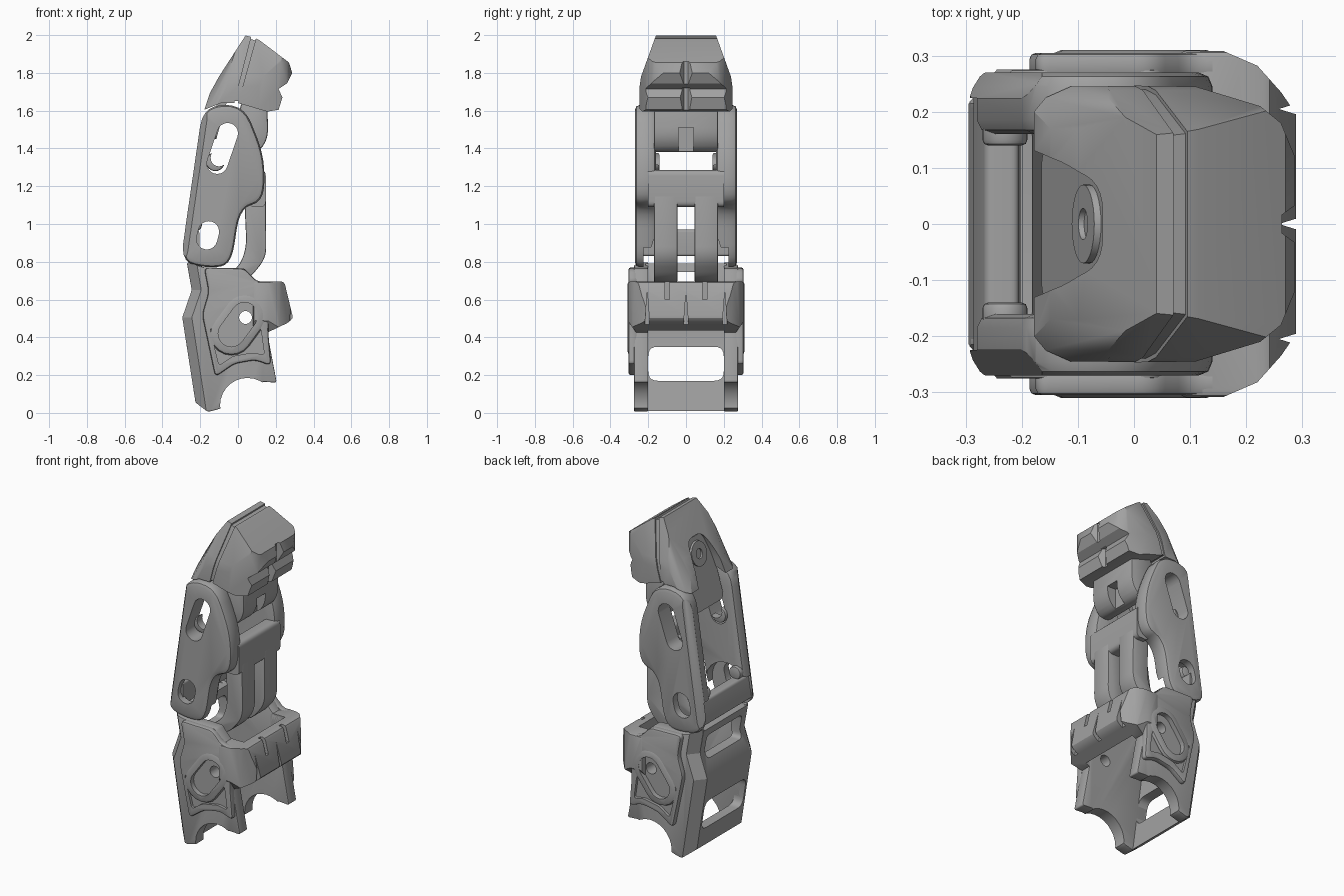
import bpy, bmesh, math
from mathutils import Vector

if "Cube" in bpy.data.objects:
    bpy.data.objects.remove(bpy.data.objects["Cube"])

grey = bpy.data.materials.new("mid_grey")
grey.use_nodes = True
GREY = (0.36, 0.36, 0.36, 1)
grey.diffuse_color = GREY
grey.node_tree.nodes["Principled BSDF"].inputs["Base Color"].default_value = GREY


def rounded(pts, r, n=5):
    """Round every corner of a closed 2D outline."""
    pts = [Vector(p) for p in pts]
    out = []
    for i, p in enumerate(pts):
        a, b = pts[i - 1] - p, pts[(i + 1) % len(pts)] - p
        start = p + a.normalized() * min(r, a.length * .48)
        end = p + b.normalized() * min(r, b.length * .48)
        for k in range(n + 1):
            t = k / n
            out.append(start * (1 - t) ** 2 + p * 2 * t * (1 - t) + end * t * t)
    return out


def capsule(a, b, r, n=10):
    a, b = Vector(a), Vector(b)
    ang = math.atan2(b.y - a.y, b.x - a.x)
    out = []
    for c, off in ((b, -math.pi / 2), (a, math.pi / 2)):
        for k in range(n + 1):
            t = ang + off + math.pi * k / n
            out.append(c + Vector((math.cos(t), math.sin(t))) * r)
    return out


def circle(c, r, n=28):
    return [(c[0] + r * math.cos(math.tau * k / n), c[1] + r * math.sin(math.tau * k / n)) for k in range(n)]


def rect(u0, v0, u1, v1):
    return [(u0, v0), (u1, v0), (u1, v1), (u0, v1)]


def bake(ob):
    bpy.context.view_layer.update()
    dg = bpy.context.evaluated_depsgraph_get()
    mesh = bpy.data.meshes.new_from_object(ob.evaluated_get(dg))
    ob.modifiers.clear()
    ob.data = mesh


def prism(name, pts, axis, lo, hi, bevel=0.0, shear=0.0):
    """Extrude an outline along an axis; shear leans x and z prisms in x with height."""
    place = {'x': lambda u, v, w: (w + shear * v, u, v),
             'y': lambda u, v, w: (u, w, v),
             'z': lambda u, v, w: (u + shear * (w - lo), v, w)}[axis]
    bm = bmesh.new()
    ends = [[bm.verts.new(place(p[0], p[1], w)) for p in pts] for w in (lo, hi)]
    bm.faces.new(ends[0])
    bm.faces.new(ends[1][::-1])
    for i in range(len(pts)):
        bm.faces.new((ends[0][i - 1], ends[0][i], ends[1][i], ends[1][i - 1]))
    bmesh.ops.recalc_face_normals(bm, faces=bm.faces)
    mesh = bpy.data.meshes.new(name)
    bm.to_mesh(mesh)
    bm.free()
    mesh.materials.append(grey)
    ob = bpy.data.objects.new(name, mesh)
    bpy.context.collection.objects.link(ob)
    if bevel:
        m = ob.modifiers.new("bevel", 'BEVEL')
        m.width, m.segments, m.limit_method = bevel, 2, 'ANGLE'
        m.angle_limit = math.radians(40)
        bake(ob)
    return ob


def combine(ob, op, *shape, **kw):
    """Cut or trim an object by a temporary prism."""
    tool = prism("cutter", *shape, **kw)
    tool.hide_render = True
    m = ob.modifiers.new("bool", 'BOOLEAN')
    m.operation, m.object, m.solver = op, tool, 'EXACT'
    bake(ob)
    bpy.data.objects.remove(tool)


def cut(ob, *shape, **kw):
    combine(ob, 'DIFFERENCE', *shape, **kw)


def trim(ob, *shape, **kw):
    combine(ob, 'INTERSECT', *shape, **kw)


def mirror_y(ob):
    m = ob.modifiers.new("mirror", 'MIRROR')
    m.use_axis = (False, True, False)
    m.use_clip = False
    bake(ob)


def sym(half):
    return half + [(x, -y) for x, y in reversed(half)]


# Base link: side walls with scooped foot and chamfered rear corners
wall = prism("base_side_walls", rounded([(-.27, .8), (-.245, .65), (-.295, .505), (-.225, .055), (-.16, .005),
             (-.1, .02), (.13, .165), (.205, .16), (.155, .425), (.155, .69), (.1, .69), (.035, .765),
             (-.18, .77)], .015), 'y', .2, .275, .01)
for lo, hi, e, lean in ((-.01, .505, -.215, -.155), (.505, .65, -.295, .345), (.65, .85, -.245, -.167)):
    cut(wall, [(e - .017, .195), (e + .063, .29), (e - .017, .29)], 'z', lo, hi, shear=lean)
panel = prism("base_raised_panels", rounded([(-.18, .77), (.035, .765), (.1, .695), (.17, .695), (.16, .43),
              (.175, .25), (.09, .28), (-.02, .26), (-.12, .19), (-.19, .52), (-.155, .64)], .03),
              'y', .26, .305, .025)
cut(panel, rounded([(-.15, .45), (.12, .45), (.14, .305), (.08, .32), (-.03, .3), (-.1, .25)], .02), 'y', .288, 1)
rim = prism("base_pocket_rims", capsule((-.035, .42), (.035, .515), .115), 'y', .27, .31, .02)
for part in (wall, panel, rim):
    cut(part, circle((.05, .04), .145), 'y', 0, 1)
    cut(part, circle((.04, .505), .034), 'y', 0, 1)
for part in (panel, rim):
    cut(part, capsule((-.035, .42), (.035, .515), .07), 'y', .28, 1)
for part in (wall, panel, rim):
    mirror_y(part)

# Base link: back plate with two windows
back = prism("base_back_plate", [(-.27, .79), (-.245, .65), (-.295, .505), (-.225, .055), (-.16, .01),
             (-.225, .5), (-.185, .65), (-.21, .79)], 'y', -.215, .215)
cut(back, rounded(rect(-.2, .17, .2, .35), .05), 'x', -1, 1)
cut(back, rounded(rect(-.17, .6, .17, .745), .03), 'x', -1, 1)

# Base link: knuckle bumper
bumper = prism("knuckle_bumper", [(.08, .695), (.245, .695), (.292, .5), (.26, .475), (.155, .425), (.08, .425)],
               'y', -.31, .31, .015)
trim(bumper, sym([(.05, .31), (.16, .308), (.22, .282), (.262, .235), (.3, .18)]), 'z', 0, 1)
trim(bumper, [(-.26, .42), (.26, .42), (.31, .49), (.31, .7), (-.31, .7), (-.31, .49)], 'x', 0, 1)
cut(bumper, rect(0, -.2, .18, .2), 'z', 0, 1)
for y in (-.205, 0, .205):
    cut(bumper, [(y - .018, .4), (y + .018, .4), (y, .64)], 'x', .245, .5)
for y in (-.1, .1):
    cut(bumper, rect(y - .012, .6, y + .012, .8), 'x', .215, .5)

# Middle link: slotted side plates with chamfered rear edge
plate = prism("middle_side_plates", rounded([(-.305, .8), (-.185, 1.625), (.03, 1.635), (.14, 1.36),
              (.14, 1.12), (.01, 1.085), (-.035, .785), (-.15, .765)], .11), 'y', .16, .27, .025)
rear = -.3195
cut(plate, [(rear - .02, .195), (rear + .045, .29), (rear - .02, .29)], 'z', .7, 1.7, shear=.1455)
cut(plate, capsule((-.11, 1.32), (-.055, 1.48), .055), 'y', 0, 1)
cut(plate, capsule((-.165, .92), (-.155, .96), .055), 'y', 0, 1)
cut(plate, capsule((-.17, .85), (-.16, .9), .14), 'y', 0, .225)
mirror_y(plate)

# Middle link: front bridge, rear bridge and inner bosses
prism("middle_front_bridge", rounded(rect(.06, 1.09, .147, 1.285), .03), 'y', -.2, .2)
prism("middle_rear_bridge", rounded([(-.288, .83), (-.265, .97), (-.205, .97), (-.205, .83)], .015), 'y', -.24, .24)
for label, c, r in (("lower", (-.23, 1.0), .04), ("upper", (-.12, 1.33), .05)):
    boss = prism(label + "_inner_bosses", circle(c, r), 'y', .14, .19, .01)
    cut(boss, capsule((-.1, 1.35), (-.055, 1.48), .045), 'y', 0, 1)
    mirror_y(boss)

# Middle link: twin curved prongs
prong = prism("middle_prongs", rounded([(.06, 1.2), (.147, 1.2), (.15, .82), (.05, .7), (-.06, .69),
              (-.06, .73), (.01, .78), (.045, .88), (.035, 1.1)], .06), 'y', .045, .17, .02)
mirror_y(prong)

# Fingertip: hinge lug
lug = prism("tip_hinge_lug", rounded([(.01, 1.66), (.155, 1.66), (.16, 1.45), (.1, 1.37), (.01, 1.4)], .06),
            'y', -.17, .17, .01)
cut(lug, rect(-.04, 1.3, .04, 1.51), 'x', .1, .5)


def taper(ob, inset=0.0):
    """Narrow a fingertip part towards the top."""
    w = .25 - inset
    trim(ob, [(-w, 1.5), (w, 1.5), (w, 1.7), (w - .012, 1.78), (w - .095, 2.01),
              (.095 - w, 2.01), (.012 - w, 1.78), (-w, 1.7)], 'x', -1, 1)


# Fingertip: back shell with an arched opening
shell = prism("tip_back_shell", [(-.178, 1.605), (-.14, 1.72), (.04, 1.998), (.07, 1.99), (-.02, 1.64),
              (-.09, 1.64)], 'y', -.25, .25)
trim(shell, sym([(-.2, .17), (-.165, .225), (-.13, .245), (.5, .25)]), 'z', 1.6, 2.1, shear=.55)
taper(shell)
cut(shell, rounded([(-.145, 1.5), (.145, 1.5), (.115, 1.72), (.07, 1.85), (-.07, 1.85), (-.115, 1.72)], .05),
    'x', -.3, -.005)

# Fingertip: leaning tongue behind the opening, with a screw head
LEAN, FLOOR = .2875, -.582
prism("tip_rear_tongue", rounded(rect(-.135, 1.45, .135, 1.845), .04), 'x', FLOOR, FLOOR + .05, shear=LEAN)
screw = prism("tip_screw_head", circle((0, 1.75), .07), 'x', FLOOR - .012, FLOOR + .01, shear=LEAN)
cut(screw, circle((0, 1.75), .028), 'x', FLOOR - .1, FLOOR - .002, shear=LEAN)

# Fingertip: seam core and grip pad
core = prism("tip_seam_core", [(.05, 1.985), (.11, 1.965), (.05, 1.65), (-.04, 1.65)], 'y', -.24, .24)
taper(core, .008)
pad = prism("tip_grip_pad", [(.095, 1.982), (.115, 1.972), (.27, 1.855), (.287, 1.8), (.26, 1.745), (.215, 1.715),
            (.235, 1.67), (.215, 1.605), (.155, 1.595), (0, 1.64)], 'y', -.25, .25)
trim(pad, sym([(-.1, .248), (.11, .245), (.225, .21), (.262, .18), (.295, .1)]), 'z', 1.5, 2.1)
taper(pad)
cut(pad, [(.31, -.05), (.31, .05), (.255, .01), (.255, -.01)], 'z', 1.7, 1.86)
cut(pad, [(.25, -.04), (.25, .04), (.2, .01), (.2, -.01)], 'z', 1.5, 1.72)

# Smooth the curved surfaces, keep edges crisp
bpy.ops.object.select_all(action='DESELECT')
for ob in bpy.context.collection.objects:
    if ob.type == 'MESH' and ob.data.materials and ob.data.materials[0] == grey:
        ob.select_set(True)
        bpy.context.view_layer.objects.active = ob
bpy.ops.object.shade_smooth_by_angle(angle=math.radians(30))
